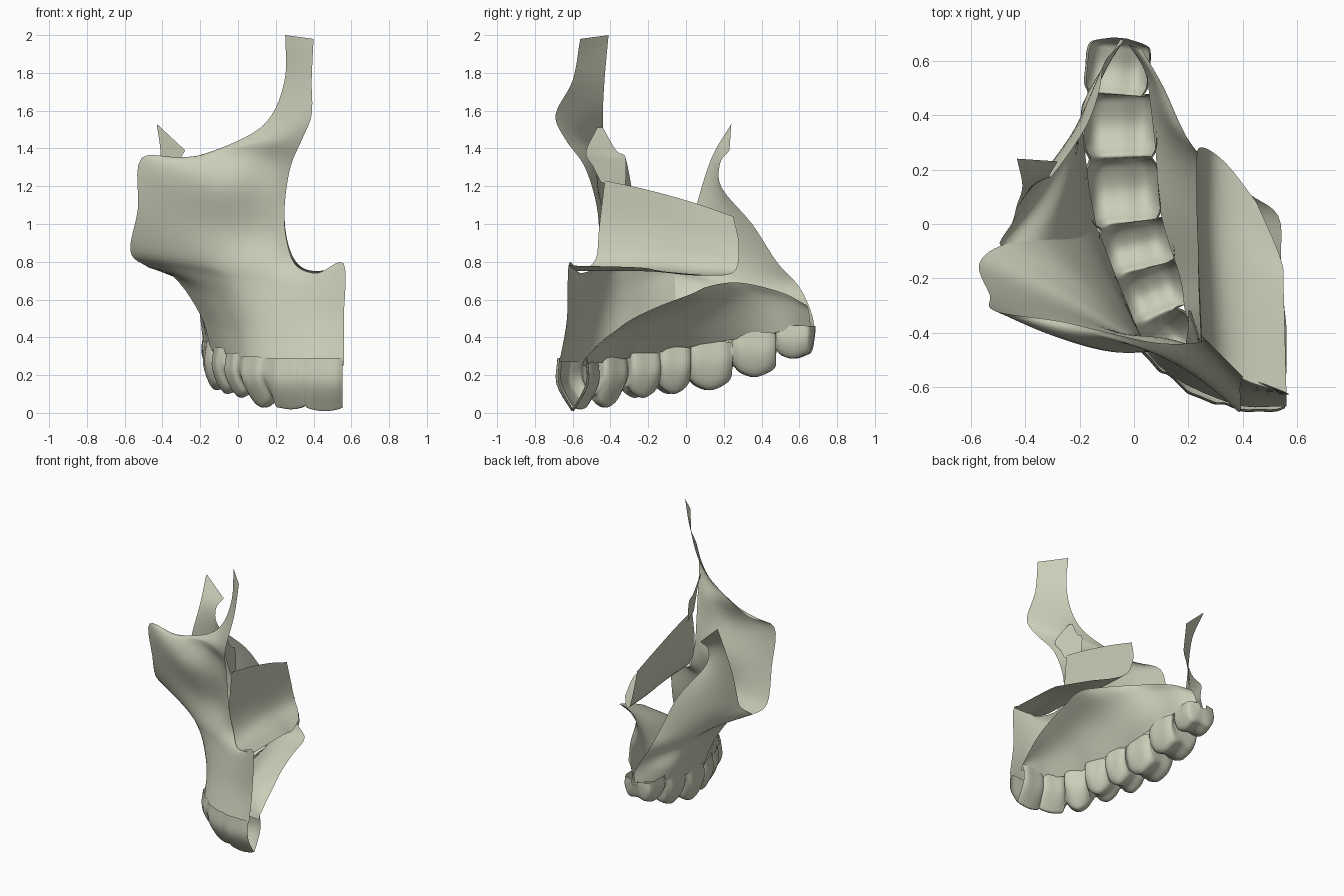
import bpy, bmesh, math
from mathutils import Vector, Matrix

if "Cube" in bpy.data.objects:
    bpy.data.objects.remove(bpy.data.objects["Cube"])

# One bone colour
bone = bpy.data.materials.new("pale bone")
bone.use_nodes = True
bone_colour = (0.6, 0.61, 0.48, 1)
bone.diffuse_color = bone_colour
bone.node_tree.nodes["Principled BSDF"].inputs["Base Color"].default_value = bone_colour


def smooth_path(points, steps):
    """Catmull-Rom curve through the points."""
    pts = [Vector(p) for p in points]
    ext = [pts[0] * 2 - pts[1]] + pts + [pts[-1] * 2 - pts[-2]]
    path = []
    for a, b, c, d in zip(ext, ext[1:], ext[2:], ext[3:]):
        for i in range(steps):
            t = i / steps
            path.append(b + (c - a) * t / 2 + (a * 2 - b * 5 + c * 4 - d) * t**2 / 2
                        + (b * 3 - a - c * 3 + d) * t**3 / 2)
    return path + [pts[-1]]


def sheet(name, rows, steps=5):
    """Curved open sheet through rows of points given in hundredths."""
    rows = [smooth_path(row, steps) for row in rows]
    columns = [smooth_path(col, steps) for col in zip(*rows)]
    bm = bmesh.new()
    grid = [[bm.verts.new(p / 100) for p in col] for col in columns]
    for left, right in zip(grid, grid[1:]):
        for i in range(len(left) - 1):
            bm.faces.new((left[i], right[i], right[i + 1], left[i + 1]))
    bmesh.ops.recalc_face_normals(bm, faces=bm.faces)
    mesh = bpy.data.meshes.new(name)
    bm.to_mesh(mesh)
    bm.free()
    mesh.materials.append(bone)
    mesh.shade_smooth()
    bpy.context.collection.objects.link(bpy.data.objects.new(name, mesh))


def between(a, b, count):
    """Evenly spaced row from a to b."""
    return [Vector(a).lerp(Vector(b), i / (count - 1)) for i in range(count)]


# Front surface: rows run from the nasal edge to the cheek, top to bottom
sheet("front_face", [
    between((40, -56, 198), (25, -41, 200), 5),
    between((39, -60, 176), (25, -43, 178), 5),
    between((39, -69, 158), (18, -44, 158), 5),
    between((34, -64, 145), (4, -43, 146), 5),
    [(28, -54, 131), (18, -49, 133), (5, -46, 136), (-10, -42, 138), (-26, -36, 135)],
    [(25, -48, 113), (12, -46, 116), (-8, -47, 120), (-30, -41, 127), (-51, -32, 135)],
    [(25, -46, 96), (12, -42, 95), (-8, -40, 97), (-30, -34, 101), (-53, -26, 108)],
    [(30, -47, 79), (14, -46, 78), (-5, -40, 78), (-26, -30, 82), (-57, -15, 86)],
    [(42, -56, 74), (22, -50, 68), (0, -41, 69), (-20, -27, 73), (-49, -8, 78)],
    [(56, -62, 79), (30, -55, 59), (4, -43, 58), (-13, -25, 61), (-34, -6, 72)],
    [(56, -63, 50), (34, -60, 44), (8, -47, 43), (-5, -28, 45), (-20, -5, 52)],
    [(56, -67, 27), (36, -66, 27), (9, -52, 27), (-3, -28, 28), (-14, 0, 33)],
])

# Back wall with the upright spur: rows run front to back, top to bottom
sheet("back_wall", [
    between((-43, 24, 153), (-28, 23, 139), 4),
    between((-41, 14, 136), (-31, 18, 132), 4),
    [(-43, 7, 115), (-38, 13, 117), (-33, 17, 118), (-29, 19, 119)],
    [(-44, 3, 98), (-37, 14, 98), (-28, 25, 98), (-18, 35, 100)],
    [(-45, 0, 86), (-36, 14, 84), (-25, 30, 81), (-13, 48, 80)],
    [(-49, -8, 78), (-35, 10, 74), (-23, 32, 70), (-11, 59, 68)],
    [(-34, -6, 72), (-25, 13, 66), (-19, 37, 61), (-7, 64, 59)],
    [(-20, -5, 52), (-19, 16, 50), (-19, 43, 51), (-4, 67, 51)],
    [(-14, 0, 33), (-17, 18, 36), (-18, 44, 41), (-5, 68, 44)],
])

# Nasal side wall curving into the nasal floor: rows run front to back
sheet("nasal_wall_and_floor", [
    [(25, -43, 123), (25, -46, 98), (30, -48, 81), (40, -57, 75), (56, -62, 78)],
    [(24, -20, 118), (24, -20, 97), (29, -20, 80), (40, -20, 75), (55, -25, 77)],
    [(23, 5, 111), (24, 5, 92), (28, 5, 78), (38, 4, 73), (54, -13, 75)],
    [(23, 25, 104), (24, 28, 90), (28, 27, 77), (35, 21, 73), (45, 8, 73)],
])

# Small tear-duct flange behind the tall process
sheet("tear_duct_flange", [
    between((20, -47, 151), (19, -44, 151), 3),
    between((27, -53, 138), (20, -37, 139), 3),
    between((26, -49, 130), (20, -32, 135), 3),
    between((25, -45, 122), (21, -32, 120), 3),
])

# Palate vault: from the inner gum line up to the midline edge
gum = [(56, -55, 25), (44, -53, 25), (31, -49, 26), (20, -36, 28), (17, -20, 31),
       (10, 3, 35), (8, 26, 39), (6, 44, 42), (4, 56, 44), (-2, 66, 46)]
ridge = [(56, -52, 30), (56, -46, 36), (56, -38, 43), (55, -28, 50), (54, -13, 57),
         (53, 3, 63), (41, 12, 67), (22, 28, 69), (11, 50, 64), (3, 64, 57)]
vault = []
for low, high in zip(gum, ridge):
    low, high = Vector(low), Vector(high)
    middle = low.lerp(high, 0.45)
    middle.z += (high.z - low.z) * 0.25
    vault.append([low, middle, high])
sheet("palate_vault", vault)

# Tooth row: a hollow U-shaped band, bulging at each tooth and pinched between
# centre x, y, gum height, tip height, half width, half depth, tip sharpness, turn
teeth = [
    (46, -60, 27, 1, 10, 8, 0.2, 0),
    (28, -56, 27, 2, 9, 8, 0.25, -22),
    (14, -43, 28, 3, 9, 10, 0.4, -48),
    (7, -25, 30, 7, 9, 12, 0.6, -68),
    (1, -8, 33, 9, 9, 13, 0.65, -78),
    (-4, 12, 36, 11, 12, 13, 0.7, -85),
    (-5, 36, 41, 18, 12, 13, 0.7, -88),
    (-6, 57, 45, 28, 10, 11, 0.7, -95),
]
band = []
for x, y, top, tip, half, depth, sharp, turn in teeth:
    spin = Matrix.Rotation(math.radians(turn), 3, "Z")
    height = top - tip
    incisor = sharp < 0.3
    groove = 0.12 if sharp > 0.5 else 0
    for along in (0.94, 0.6, 0, -0.6, -0.94):
        end = abs(along) > 0.9
        pinch = 0.86 if end else 1
        lift = 0.08 if incisor else 0.3
        low = tip + height * lift * along**2
        # outer gum, outer bulge, outer cusp, groove, inner cusp, inner bulge, inner gum
        profile = [(-1, 1.08), (-1.07, 0.55), (-sharp, 0.06), (0, groove),
                   (sharp, 0.06), (1.05, 0.55), (1, 1.08)]
        band.append([Vector((x, y, low + (top - low) * up))
                     + spin @ Vector((along * half, across * depth * pinch, 0))
                     for across, up in profile])
# rounded rear end closing the band
rear = band[-1]
centre = (rear[0] + rear[-1]) / 2
band.append([p.lerp(centre, 0.75) + Vector((0, 2, 0)) for p in rear])
sheet("tooth_row", band, 4)
